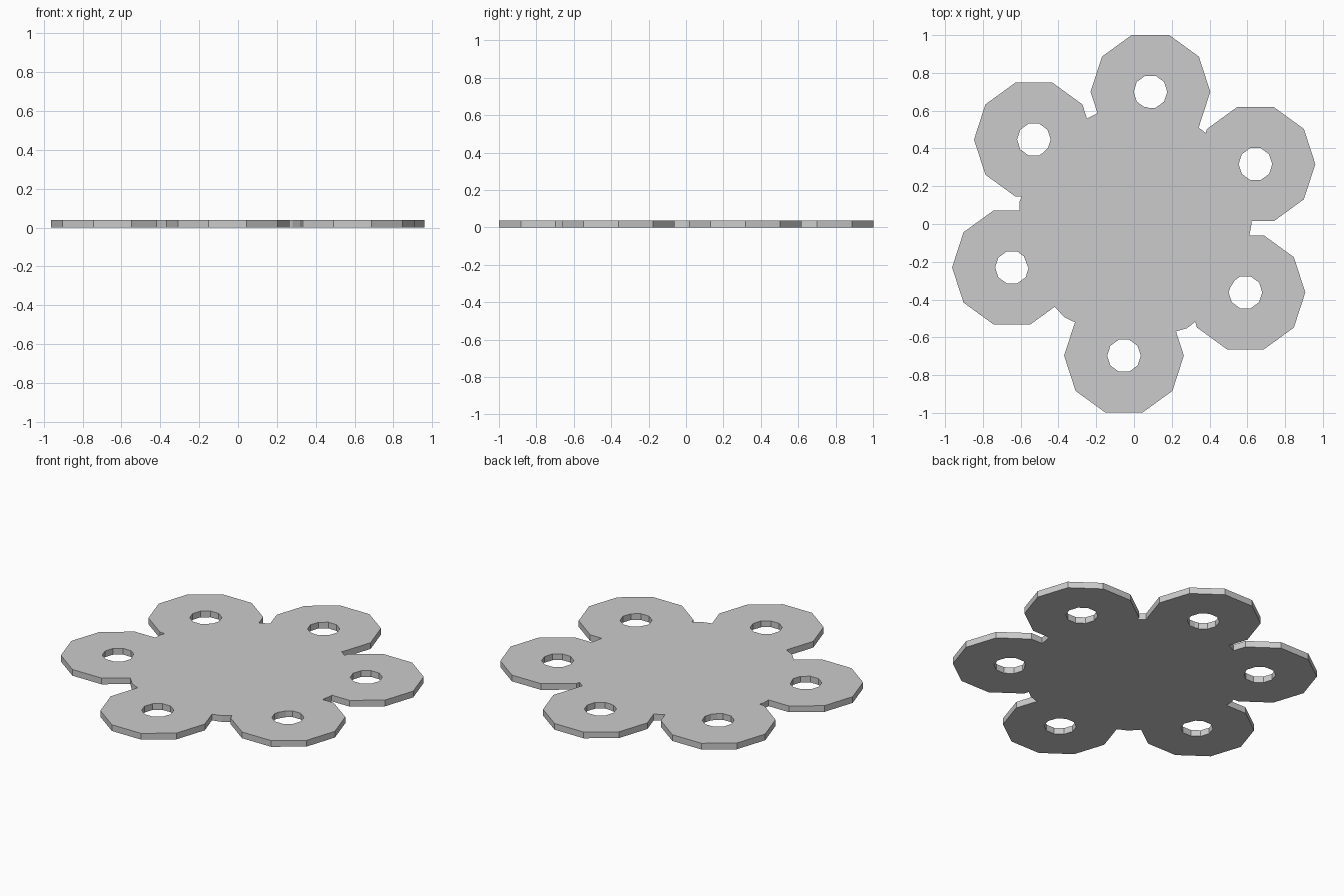
import bpy, bmesh
from math import cos, sin, tau

if "Cube" in bpy.data.objects:
    bpy.data.objects.remove(bpy.data.objects["Cube"])

THICK = 0.038


def ring_points(bm, x, y, r, n, z):
    return [bm.verts.new((x + r * cos(tau * i / n), y + r * sin(tau * i / n), z))
            for i in range(n)]


def finish(name, bm):
    bmesh.ops.recalc_face_normals(bm, faces=bm.faces)
    mesh = bpy.data.meshes.new(name)
    bm.to_mesh(mesh)
    bm.free()
    bpy.context.collection.objects.link(bpy.data.objects.new(name, mesh))


def disc(name, x, y, r, n):
    bm = bmesh.new()
    low, high = [ring_points(bm, x, y, r, n, z) for z in (0, THICK)]
    bm.faces.new(low[::-1])
    bm.faces.new(high)
    for i in range(n):
        j = (i + 1) % n
        bm.faces.new((low[i], low[j], high[j], high[i]))
    finish(name, bm)


def washer(name, x, y, r, hole, n):
    bm = bmesh.new()
    # Closed loop: outer bottom, outer top, inner top, inner bottom
    loops = [ring_points(bm, x, y, rad, n, z)
             for rad, z in ((r, 0), (r, THICK), (hole, THICK), (hole, 0))]
    for a, b in zip(loops, loops[1:] + loops[:1]):
        for i in range(n):
            j = (i + 1) % n
            bm.faces.new((a[i], a[j], b[j], b[i]))
    finish(name, bm)


# Central plate
disc("centre_plate", 0.003, 0.003, 0.62, 17)

# Six ten-sided lobes with holes, spaced slightly unevenly
centres = [(0.087, 0.70), (0.643, 0.317), (0.59, -0.362),
           (-0.053, -0.697), (-0.646, -0.23), (-0.53, 0.447)]
for k, (cx, cy) in enumerate(centres):
    washer(f"lobe_{k + 1}", cx, cy, 0.317, 0.089, 10)
